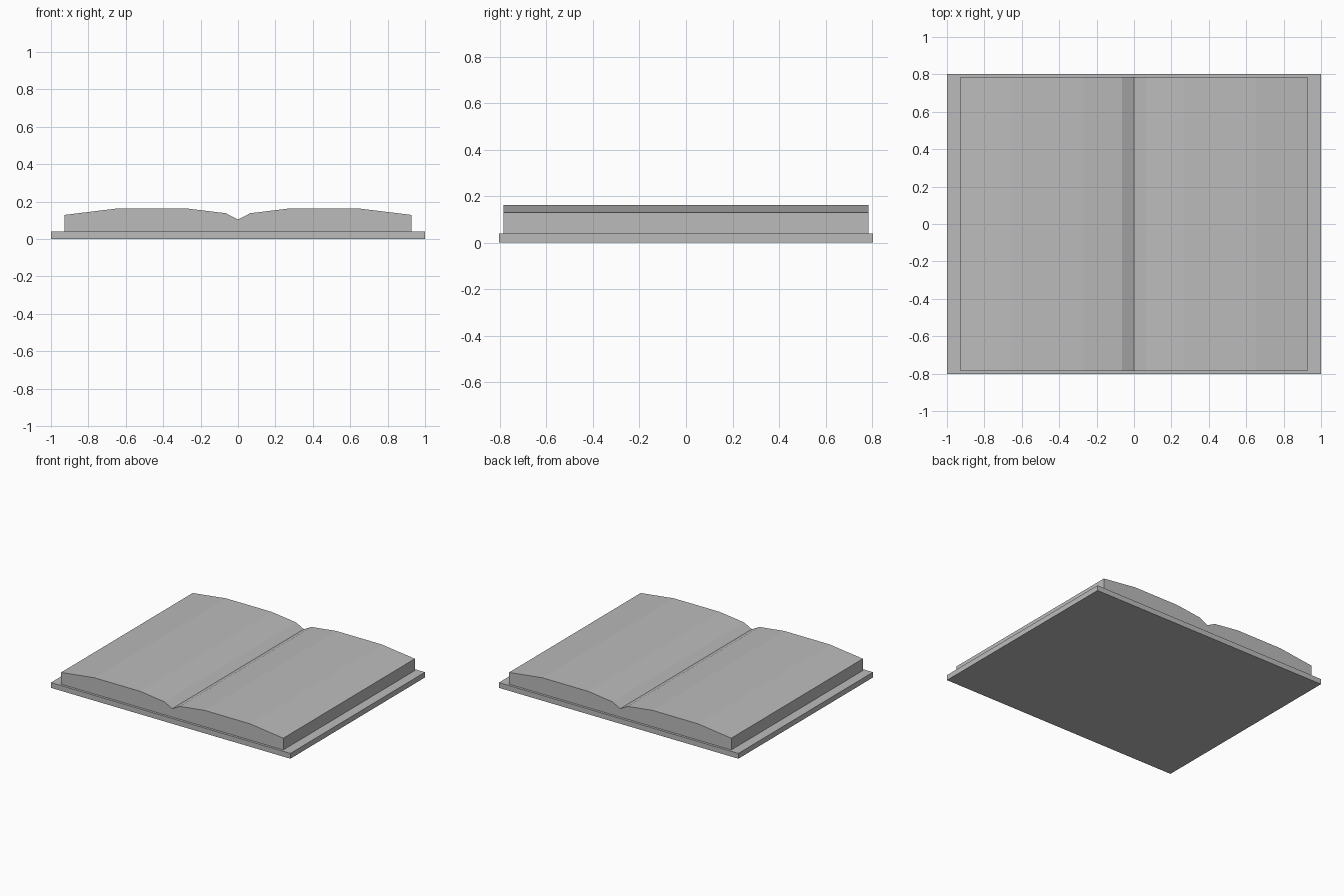
import bpy
import bmesh

cube = bpy.data.objects.get("Cube")
if cube:
    bpy.data.objects.remove(cube, do_unlink=True)

# Single grey used for the whole book
grey = bpy.data.materials.new("plain_grey")
grey.use_nodes = True
colour = (0.5, 0.5, 0.5, 1)
grey.diffuse_color = colour
grey.node_tree.nodes["Principled BSDF"].inputs["Base Color"].default_value = colour


def extrude_profile(name, profile, half_depth):
    """Extrude a closed x-z outline along y into a flat-shaded solid."""
    bm = bmesh.new()
    outline = bm.faces.new([bm.verts.new((x, -half_depth, z)) for x, z in profile])
    result = bmesh.ops.extrude_face_region(bm, geom=[outline], use_keep_orig=True)
    moved = [g for g in result["geom"] if isinstance(g, bmesh.types.BMVert)]
    bmesh.ops.translate(bm, verts=moved, vec=(0, 2 * half_depth, 0))
    bmesh.ops.recalc_face_normals(bm, faces=bm.faces)
    mesh = bpy.data.meshes.new(name)
    bm.to_mesh(mesh)
    bm.free()
    mesh.materials.append(grey)
    obj = bpy.data.objects.new(name, mesh)
    bpy.context.collection.objects.link(obj)
    return obj


COVER_TOP = 0.04

# Flat cover board
extrude_profile("cover", [(-1, 0), (1, 0), (1, COVER_TOP), (-1, COVER_TOP)], 0.803)

# Open pages: half outline from the centre gutter to the outer edge, mirrored
half = [(0.065, 0.138), (0.27, 0.163), (0.65, 0.163), (0.928, 0.129), (0.928, COVER_TOP)]
mirrored = [(-x, z) for x, z in reversed(half)]
extrude_profile("pages", mirrored + [(0, 0.104)] + half, 0.785)
